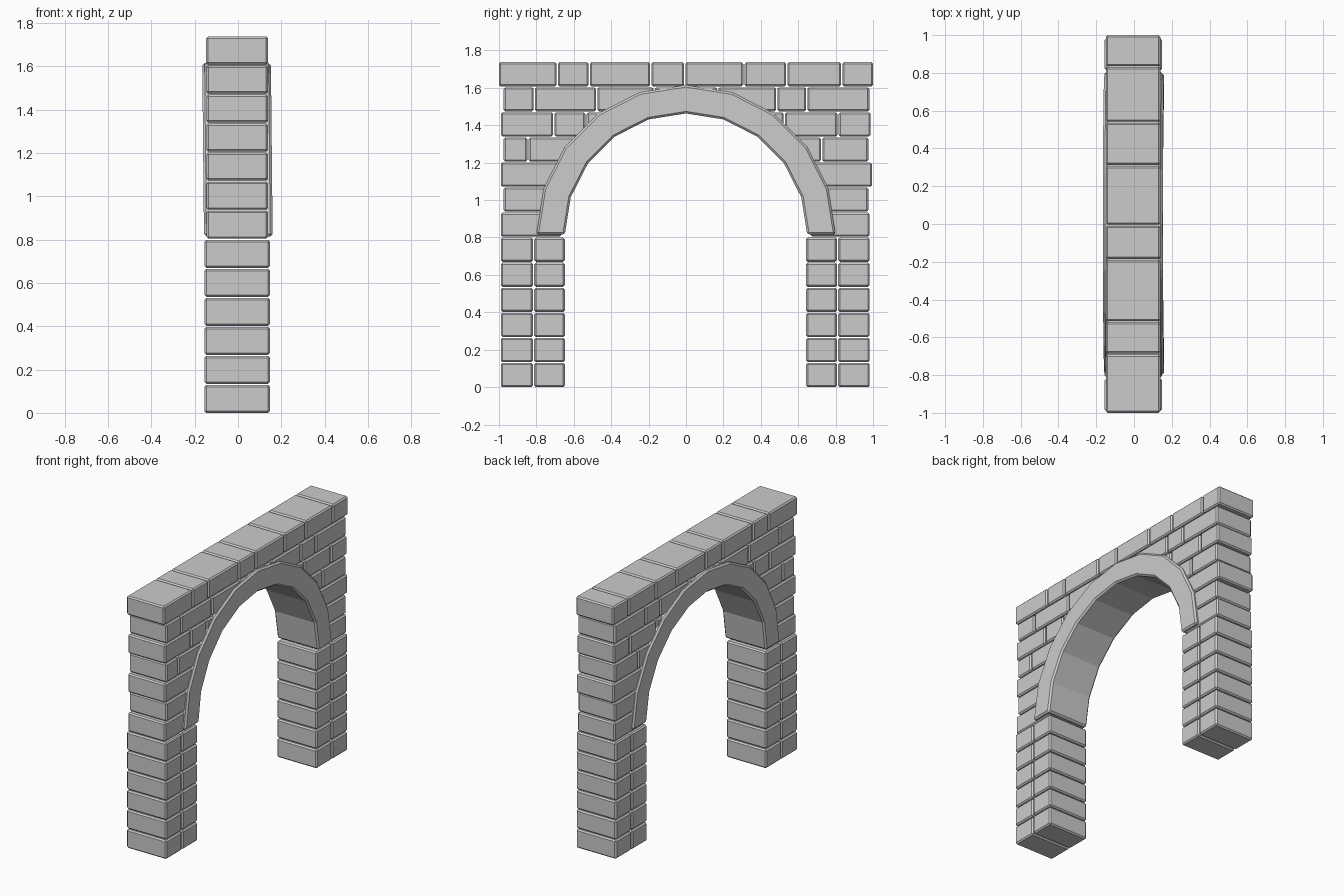
import bpy, bmesh, math

if "Cube" in bpy.data.objects:
    bpy.data.objects.remove(bpy.data.objects["Cube"])

PITCH, HEIGHT, GAP = 0.134, 0.129, 0.007
SPRING, R_OUT, R_IN = 0.815, 0.80, 0.648


def finish(name, bm, bevel, angle=math.radians(40)):
    bmesh.ops.recalc_face_normals(bm, faces=bm.faces)
    edges = [e for e in bm.edges if e.calc_face_angle(0) > angle]
    bmesh.ops.bevel(bm, geom=edges, offset=bevel, offset_type='OFFSET',
                    segments=1, profile=0.5, affect='EDGES')
    mesh = bpy.data.meshes.new(name)
    bm.to_mesh(mesh)
    bm.free()
    ob = bpy.data.objects.new(name, mesh)
    bpy.context.collection.objects.link(ob)
    return ob


def brick(name, row, y0, y1, x0, x1):
    z0 = row * PITCH
    bm = bmesh.new()
    bmesh.ops.create_cube(bm, size=1)
    for v in bm.verts:
        v.co.x = x0 if v.co.x < 0 else x1
        v.co.y = y0 if v.co.y < 0 else y1
        v.co.z = z0 if v.co.z < 0 else z0 + HEIGHT
    return finish(name, bm, 0.009)


def course(name, row, cuts, x0, x1):
    # a run of bricks between successive joints
    for a, b in zip(cuts, cuts[1:]):
        lo = a if a == cuts[0] else a + GAP / 2
        hi = b if b == cuts[-1] else b - GAP / 2
        brick(name, row, lo, hi, x0, x1)


# two brick legs
for row in range(6):
    course("left_leg_brick", row, [-0.99, -0.815, -0.648], -0.155, 0.148)
    course("right_leg_brick", row, [0.642, 0.81, 0.982], -0.155, 0.148)

# wall courses beside the arch: (row, left joints, right joints),
# each ending inside the thickness of the arch band
wall = [
    (6, [-0.99], [0.982]),
    (7, [-0.975], [0.975]),
    (8, [-0.99], [0.995]),
    (9, [-0.975, -0.845], [0.725, 0.975]),
    (10, [-0.99, -0.707, -0.535], [0.525, 0.813, 0.987]),
]
for row, left, right in wall:
    rel = max(row * PITCH - SPRING, 0)
    y_in = math.sqrt((R_IN + 0.02) ** 2 - rel ** 2)
    course("left_wall_brick", row, left + [-y_in], -0.146, 0.139)
    course("right_wall_brick", row, [y_in] + right, -0.146, 0.139)

# course crossing the crown of the arch
course("crown_brick", 11, [-0.975, -0.812, -0.478, -0.17, 0.17, 0.485, 0.645, 0.98],
       -0.146, 0.139)

# top course
course("top_brick", 12, [-1, -0.688, -0.518, -0.188, -0.007, 0.31, 0.538, 0.833, 1],
       -0.148, 0.139)

# solid arch band, leaning very slightly
bm = bmesh.new()
rings = []
N = 10
for i in range(N + 1):
    a = math.pi * i / N
    ring = []
    for r, x in ((R_OUT, -0.157), (R_OUT, 0.16), (R_IN, 0.16), (R_IN, -0.157)):
        z = r * math.sin(a)
        ring.append(bm.verts.new((x - 0.01 * z, r * math.cos(a), SPRING + z)))
    rings.append(ring)
for p, q in zip(rings, rings[1:]):
    for k in range(4):
        n = (k + 1) % 4
        bm.faces.new((p[k], p[n], q[n], q[k]))
bm.faces.new(rings[0])
bm.faces.new(rings[-1][::-1])
finish("arch_band", bm, 0.011)
